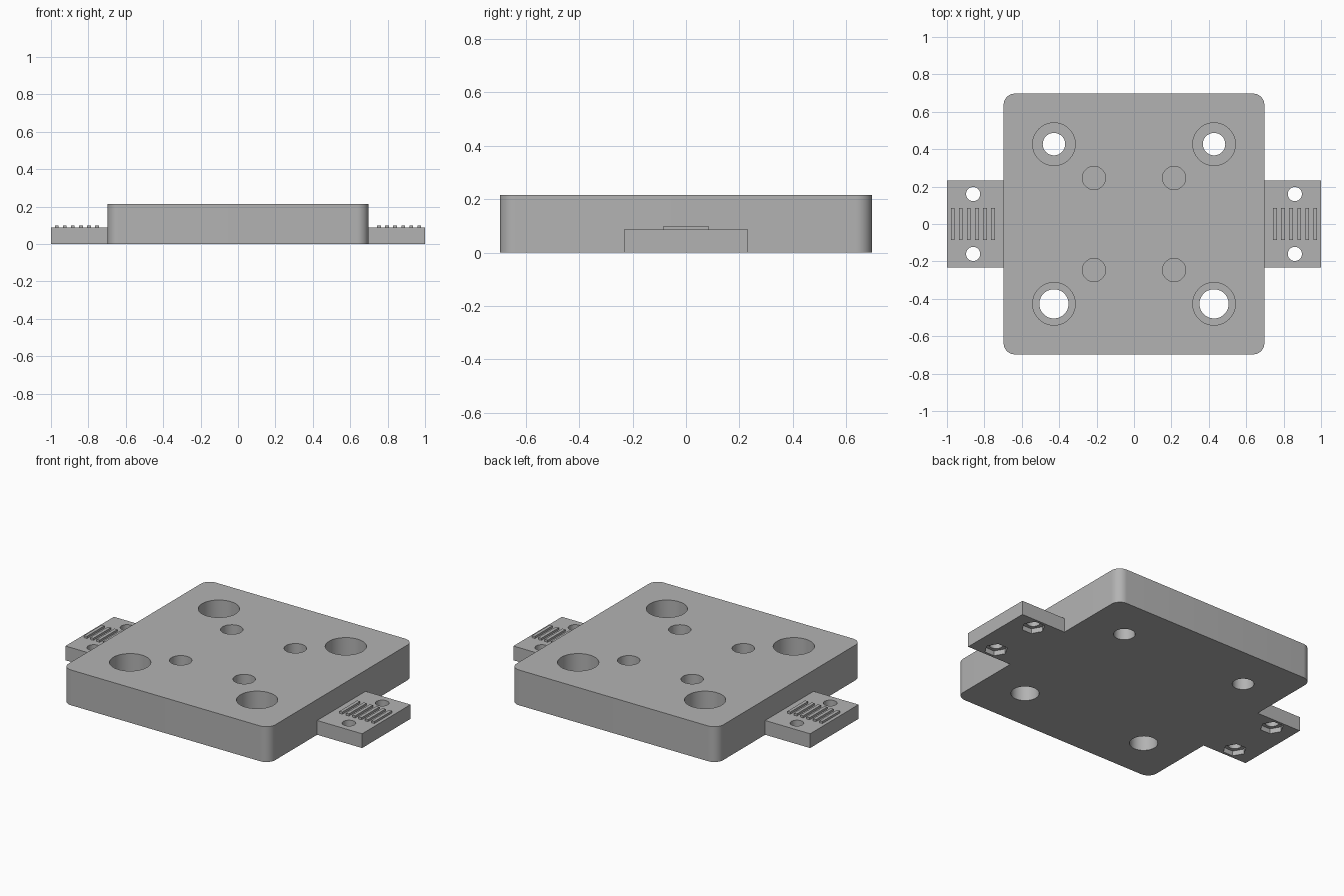
import bpy
import bmesh
import math
from mathutils import Matrix

cube = bpy.data.objects.get("Cube")
if cube:
    bpy.data.objects.remove(cube, do_unlink=True)

PLATE_HALF, PLATE_TOP = 0.697, 0.215
TAB_HALF, TAB_TOP = 0.233, 0.087

grey = bpy.data.materials.new("plain grey")
grey.use_nodes = True
colour = (0.45, 0.45, 0.45, 1)
grey.diffuse_color = colour
grey.node_tree.nodes["Principled BSDF"].inputs["Base Color"].default_value = colour


def finish(bm, name):
    mesh = bpy.data.meshes.new(name)
    bm.to_mesh(mesh)
    bm.free()
    mesh.materials.append(grey)
    obj = bpy.data.objects.new(name, mesh)
    bpy.context.collection.objects.link(obj)
    return obj


def box(name, x0, x1, half_y, z0, z1, corner=0):
    """Box centred on y, with optional rounded vertical edges."""
    bm = bmesh.new()
    bmesh.ops.create_cube(bm, size=1)
    bmesh.ops.scale(bm, vec=(x1 - x0, 2 * half_y, z1 - z0), verts=bm.verts)
    bmesh.ops.translate(bm, vec=((x0 + x1) / 2, 0, (z0 + z1) / 2), verts=bm.verts)
    if corner:
        upright = [e for e in bm.edges
                   if abs(e.verts[0].co.z - e.verts[1].co.z) > 0.01]
        bmesh.ops.bevel(bm, geom=upright, offset=corner, segments=10,
                        profile=0.5, affect='EDGES')
    return finish(bm, name)


def drill(target, x, y, radius, z0, z1, sides=48):
    """Cut an upright round or hexagonal hole."""
    bm = bmesh.new()
    bmesh.ops.create_cone(bm, cap_ends=True, segments=sides, radius1=radius,
                          radius2=radius, depth=z1 - z0,
                          matrix=Matrix.Translation((x, y, (z0 + z1) / 2))
                          @ Matrix.Rotation(math.pi / 2, 4, 'Z'))
    cutter = finish(bm, "hole_cutter")
    cutter.hide_render = True
    mod = target.modifiers.new("hole", 'BOOLEAN')
    mod.operation = 'DIFFERENCE'
    mod.solver = 'EXACT'
    mod.object = cutter
    activate(target)
    bpy.ops.object.modifier_apply(modifier=mod.name)
    bpy.data.objects.remove(cutter, do_unlink=True)


def activate(obj):
    for other in bpy.context.selected_objects:
        other.select_set(False)
    obj.select_set(True)
    bpy.context.view_layer.objects.active = obj


def smooth(obj):
    activate(obj)
    bpy.ops.object.shade_smooth_by_angle(angle=math.radians(30))


# Main plate: counterbored through holes and blind pockets
plate = box("base_plate", -PLATE_HALF, PLATE_HALF, PLATE_HALF, 0, PLATE_TOP, 0.06)
for sx in (-1, 1):
    for sy in (-1, 1):
        x, y = sx * 0.428, sy * 0.427
        drill(plate, x, y, 0.06 if sy > 0 else 0.078, -0.1, 0.3)
        drill(plate, x, y, 0.114, 0.09, 0.3)
        drill(plate, sx * 0.214, sy * 0.246, 0.062, 0.11, 0.3)
smooth(plate)

# Side tabs: screw holes with hexagonal nut recesses, and grip ridges
for side, sx in (("left", 1), ("right", -1)):
    tab = box(side + "_tab", *sorted((sx * PLATE_HALF, sx)), TAB_HALF, 0, TAB_TOP)
    for sy in (-1, 1):
        drill(tab, sx * 0.86, sy * 0.16, 0.038, -0.1, 0.3, 32)
        drill(tab, sx * 0.86, sy * 0.16, 0.066, -0.1, 0.03, 6)
    smooth(tab)
    for i in range(6):
        x = sx * (0.754 + 0.043 * i)
        box(f"{side}_grip_ridge_{i + 1}", x - 0.01, x + 0.01, 0.085,
            TAB_TOP - 0.005, 0.1)
